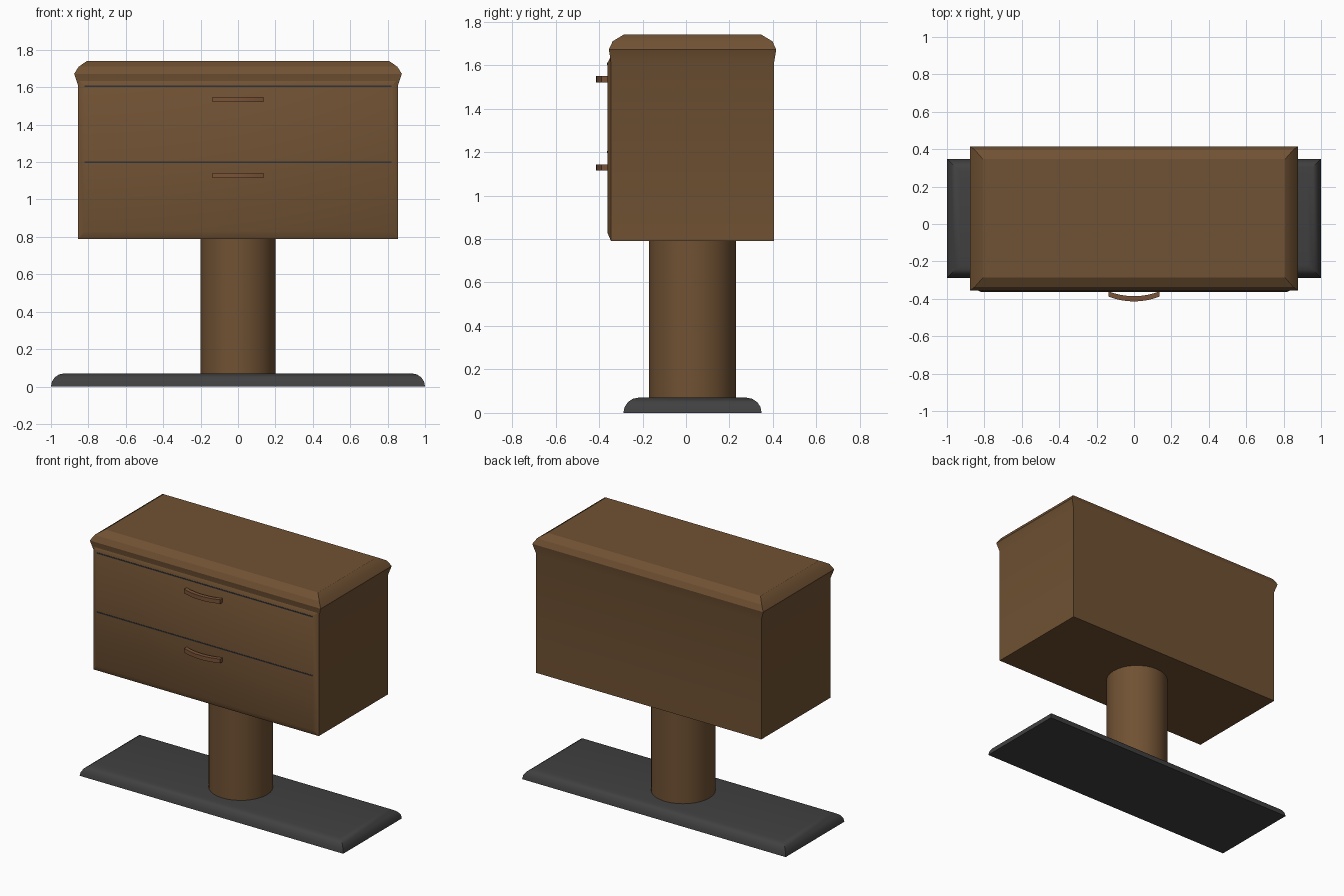
import bpy, bmesh, math

if "Cube" in bpy.data.objects:
    bpy.data.objects.remove(bpy.data.objects["Cube"])

CY = 0.03  # depth centre shared by base, column and cabinet


def material(name, rgb):
    m = bpy.data.materials.new(name)
    m.diffuse_color = (*rgb, 1)
    m.use_nodes = True
    m.node_tree.nodes["Principled BSDF"].inputs["Base Color"].default_value = m.diffuse_color
    return m


wood = material("brown wood", (0.162, 0.083, 0.033))
handle_wood = material("handle wood", (0.19, 0.085, 0.038))
grey = material("dark grey", (0.052, 0.052, 0.052))
gap = material("drawer gap", (0.03, 0.032, 0.038))


def finish(name, bm, mat, smooth=30):
    bmesh.ops.recalc_face_normals(bm, faces=bm.faces[:])
    me = bpy.data.meshes.new(name)
    bm.to_mesh(me)
    bm.free()
    me.materials.append(mat)
    ob = bpy.data.objects.new(name, me)
    bpy.context.collection.objects.link(ob)
    if smooth:
        bpy.ops.object.select_all(action='DESELECT')
        ob.select_set(True)
        bpy.context.view_layer.objects.active = ob
        bpy.ops.object.shade_smooth_by_angle(angle=math.radians(smooth))
    return ob


def loft(name, rings, mat, smooth=30):
    """Skin a list of equal-length point rings and cap both ends."""
    bm = bmesh.new()
    vs = [[bm.verts.new(p) for p in r] for r in rings]
    n = len(vs[0])
    for a, b in zip(vs, vs[1:]):
        for i in range(n):
            j = (i + 1) % n
            bm.faces.new((a[i], a[j], b[j], b[i]))
    bm.faces.new(vs[0])
    bm.faces.new(vs[-1])
    return finish(name, bm, mat, smooth)


def rect(hx, hy, z):
    return [(sx * hx, CY + sy * hy, z)
            for sx, sy in ((-1, -1), (1, -1), (1, 1), (-1, 1))]


def rect_xz(hx, z0, z1, y):
    return [(-hx, y, z0), (hx, y, z0), (hx, y, z1), (-hx, y, z1)]


# base slab with rounded upper edges
arc = [math.radians(a) for a in (0, 22.5, 45, 67.5, 90)]
loft("base", [rect(0.93 + 0.07 * math.cos(a), 0.248 + 0.07 * math.cos(a),
                   0.07 * math.sin(a)) for a in arc], grey)

# round column
circle = [(0.2 * math.cos(2 * math.pi * i / 32),
           CY + 0.2 * math.sin(2 * math.pi * i / 32)) for i in range(32)]
loft("column", [[(x, y, z) for x, y in circle] for z in (0.06, 0.80)], wood)

# cabinet body flaring into a rounded lid
loft("cabinet", [rect(0.855, 0.375, 0.79), rect(0.855, 0.375, 1.61),
                 rect(0.876, 0.385, 1.672), rect(0.852, 0.367, 1.71),
                 rect(0.808, 0.317, 1.74)], wood)

# slightly raised front panel with bevelled edge
loft("drawer_front", [rect_xz(0.855, 0.79, 1.64, CY - 0.375),
                      rect_xz(0.82, 0.83, 1.61, CY - 0.392)], wood)

# drawer gap lines and bowed handles
for label, z_gap, z_handle in (("upper", 1.605, 1.535), ("lower", 1.2, 1.128)):
    loft(label + "_gap", [rect_xz(0.82, z_gap - 0.004, z_gap + 0.004, y)
                          for y in (-0.358, -0.364)], gap, 0)
    rings = []
    for i in range(9):
        t = i / 4 - 1
        x, y = 0.137 * t, -0.388 + 0.026 * t * t
        rings.append([(x, y + dy, z_handle + dz) for dy, dz in
                      ((-0.026, -0.014), (0.002, -0.014),
                       (0.002, 0.014), (-0.026, 0.014))])
    loft(label + "_handle", rings, handle_wood)
